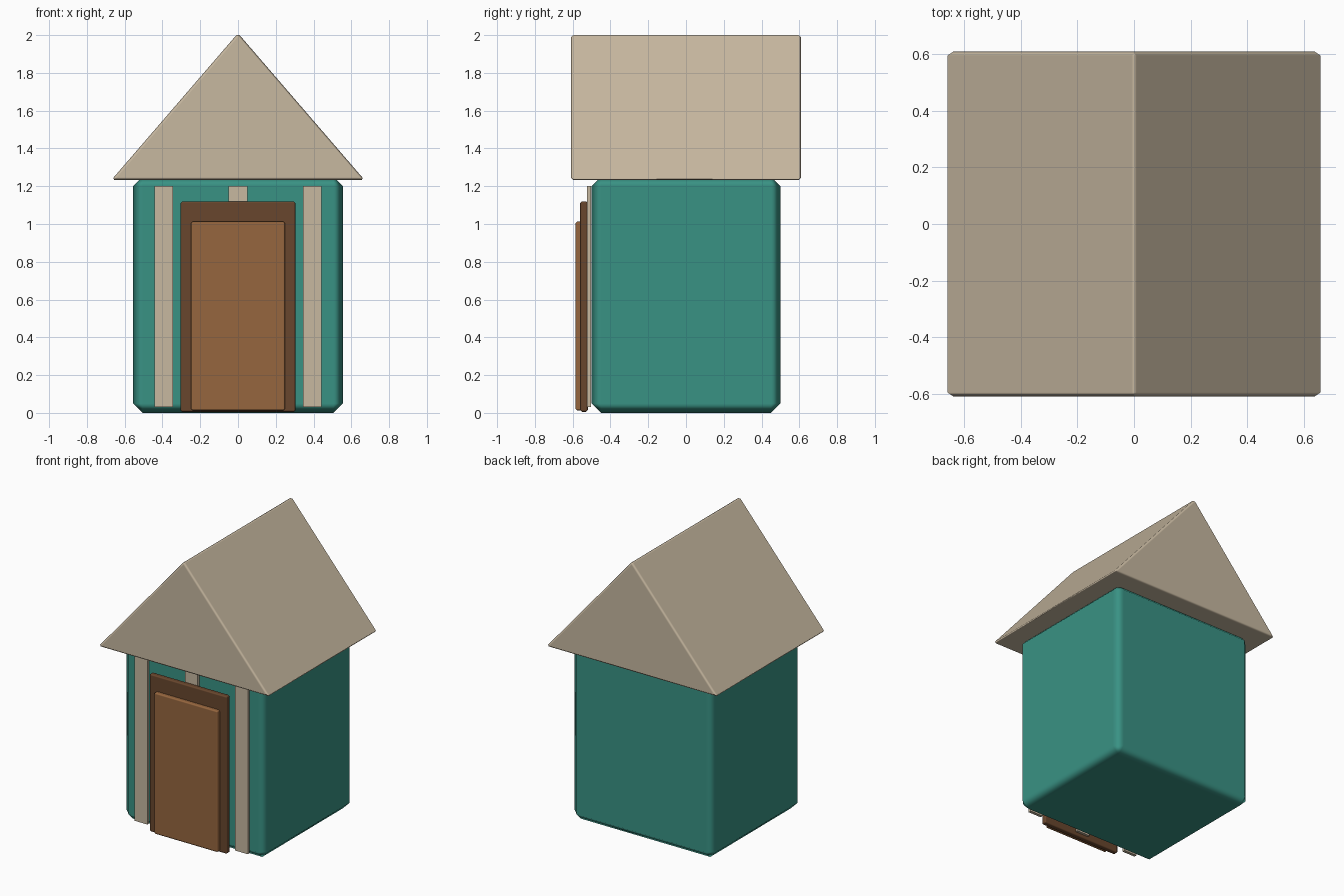
import bpy, bmesh

if "Cube" in bpy.data.objects:
    bpy.data.objects.remove(bpy.data.objects["Cube"])

def material(name, srgb):
    m = bpy.data.materials.new(name)
    lin = [((c / 255 + 0.055) / 1.055) ** 2.4 for c in srgb]
    m.diffuse_color = (*lin, 1)
    m.use_nodes = True
    m.node_tree.nodes["Principled BSDF"].inputs["Base Color"].default_value = m.diffuse_color
    return m

teal = material("teal wall", (57, 146, 132))
beige = material("beige roof and trim", (199, 184, 160))
brown = material("door brown", (150, 102, 62))
dark = material("frame dark brown", (104, 70, 45))

def prism(name, profile, y0, y1, mat, bevel=0.0):
    """Extrude an (x, z) outline from y0 to y1, with softened edges."""
    bm = bmesh.new()
    face = bm.faces.new([bm.verts.new((x, y0, z)) for x, z in profile])
    ext = bmesh.ops.extrude_face_region(bm, geom=[face])
    verts = [g for g in ext["geom"] if isinstance(g, bmesh.types.BMVert)]
    bmesh.ops.translate(bm, verts=verts, vec=(0, y1 - y0, 0))
    bmesh.ops.recalc_face_normals(bm, faces=bm.faces)
    me = bpy.data.meshes.new(name)
    bm.to_mesh(me)
    bm.free()
    me.materials.append(mat)
    ob = bpy.data.objects.new(name, me)
    bpy.context.collection.objects.link(ob)
    if bevel:
        me.shade_smooth()
        mod = ob.modifiers.new("bevel", 'BEVEL')
        mod.width = bevel
        mod.segments = 1
        mod.limit_method = 'NONE'
        mod.harden_normals = True
    return ob

def box(name, x0, x1, y0, y1, z0, z1, mat, bevel=0.0):
    return prism(name, [(x0, z0), (x1, z0), (x1, z1), (x0, z1)], y0, y1, mat, bevel)

# Walls and gabled roof
box("walls", -0.555, 0.555, -0.5, 0.5, 0.0, 1.25, teal, 0.05)
prism("roof", [(-0.67, 1.233), (0.67, 1.233), (0, 2.01)], -0.61, 0.61, beige, 0.014)

# Vertical trim boards on the front
for name, x in (("left", -0.393), ("middle", 0.0), ("right", 0.393)):
    box(name + "_trim_board", x - 0.05, x + 0.05, -0.523, -0.503, 0.03, 1.2, beige)

# Door frame and door
box("door_frame", -0.305, 0.305, -0.56, -0.52, 0.005, 1.12, dark, 0.01)
box("door", -0.25, 0.25, -0.586, -0.55, 0.012, 1.012, brown, 0.01)
